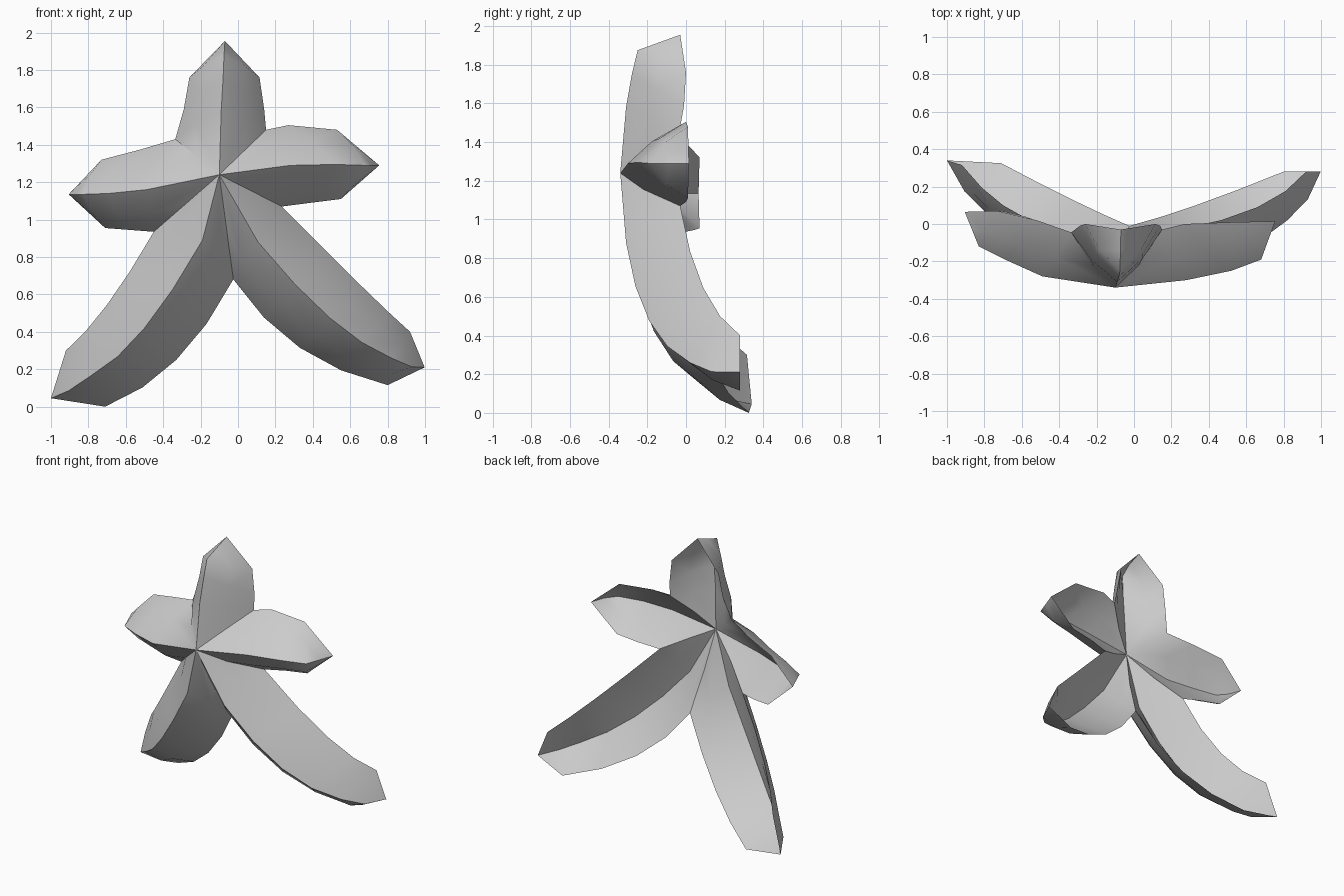
import bpy, bmesh
from mathutils import Vector as V

if "Cube" in bpy.data.objects:
    bpy.data.objects.remove(bpy.data.objects["Cube"])

bm = bmesh.new()
C = V((-0.10, -0.34, 1.24))          # raised front hub where all ridges meet
C_BACK = V((-0.10, -0.20, 1.24))     # matching hollow at the back

# Notches between neighbouring arms
N_TL = (-0.335, -0.045, 1.43)
N_TR = (0.15, -0.03, 1.48)
N_R = (0.235, -0.03, 1.07)
N_B = (-0.025, -0.01, 0.68)
N_L = (-0.45, -0.01, 0.935)


def curve(pts, n):
    """n points on the quadratic passing through three points"""
    a, b, c = (V(p) for p in pts)
    out = []
    for i in range(n):
        t = i / (n - 1)
        out.append(a * (2 * (t - .5) * (t - 1)) - b * (4 * t * (t - 1)) + c * (2 * t * (t - .5)))
    return out


def face(*pts):
    bm.faces.new([bm.verts.new(p) for p in pts])


def skin(hub, R, sides, nose, tip, bulge, dip):
    """One folded surface of an arm: ridge R with a bulged flank on each side"""
    n = len(R)
    for S in sides:
        M = []
        for i in range(n):
            along = R[min(i + 1, n - 1)] - R[max(i - 1, 0)]
            nrm = along.cross(S[i] - R[i]).normalized()
            if nrm.y > 0:
                nrm = -nrm
            M.append((R[i] + S[i]) / 2 + nrm * bulge)
        valley = (hub + S[0]) / 2 + V((0, -dip, 0))
        # Root fan
        face(hub, R[0], M[0], valley)
        face(valley, M[0], S[0])
        # Flank strips
        for i in range(n - 1):
            face(R[i], R[i + 1], M[i + 1], M[i])
            face(M[i], M[i + 1], S[i + 1], S[i])
        # Pointed end
        face(R[-1], nose, M[-1])
        face(M[-1], nose, tip, S[-1])


def arm(ridge, side_a, side_b, tip, n, snub=0.0):
    """Front and hollow back of one arm, meeting along the rim and tip"""
    R, tip = curve(ridge, n), V(tip)
    sides = [curve(side_a, n), curve(side_b, n)]
    chord = (tip - R[-1]).normalized()
    d = R[-1] - R[-2]
    nose = (R[-1] + tip) / 2 + (d - chord * d.dot(chord)).normalized() * snub
    skin(C, R, sides, nose, tip, 0.022, 0.035)
    back = []
    for i, r in enumerate(R):
        f = 0.42 - 0.32 * (i + 0.5) / n
        back.append(r.lerp((sides[0][i] + sides[1][i]) / 2, f))
    skin(C_BACK, back, sides, nose, tip, 0.008, 0.015)


# Top arm
arm([(-0.09, -0.31, 1.58), (-0.08, -0.28, 1.75), (-0.075, -0.25, 1.875)],
    [N_TL, (-0.29, -0.01, 1.59), (-0.26, 0, 1.76)],
    [N_TR, (0.14, -0.01, 1.59), (0.115, 0, 1.76)],
    (-0.07, -0.03, 1.955), 3)
# Right arm
arm([(0.28, -0.30, 1.29), (0.52, -0.25, 1.295), (0.68, -0.19, 1.29)],
    [N_TR, (0.27, 0, 1.505), (0.53, 0.01, 1.48)],
    [N_R, (0.39, 0, 1.09), (0.55, 0.01, 1.11)],
    (0.755, 0.015, 1.29), 3)
# Left arm
arm([(-0.49, -0.28, 1.16), (-0.69, -0.19, 1.14), (-0.83, -0.12, 1.135)],
    [N_TL, (-0.52, 0.02, 1.375), (-0.73, 0.07, 1.32)],
    [N_L, (-0.58, 0.04, 0.945), (-0.71, 0.07, 0.955)],
    (-0.905, 0.065, 1.135), 3)
# Right leg
arm([(0.107, -0.31, 0.88), (0.49, -0.19, 0.475), (0.82, 0.02, 0.26)],
    [N_R, (0.66, 0.09, 0.645), (0.92, 0.28, 0.40)],
    [N_B, (0.33, 0.10, 0.315), (0.80, 0.28, 0.115)],
    (0.998, 0.28, 0.21), 5, 0.035)
# Left leg
arm([(-0.19, -0.31, 0.89), (-0.50, -0.165, 0.42), (-0.78, 0.05, 0.17)],
    [N_L, (-0.70, 0.10, 0.545), (-0.92, 0.315, 0.30)],
    [N_B, (-0.33, 0.13, 0.25), (-0.71, 0.325, 0.0)],
    (-1.0, 0.34, 0.045), 5, 0.035)

# Weld the arms into one body with outward normals
bmesh.ops.remove_doubles(bm, verts=bm.verts, dist=0.0005)
bmesh.ops.recalc_face_normals(bm, faces=bm.faces)

mesh = bpy.data.meshes.new("starfish_body")
bm.to_mesh(mesh)
bm.free()
obj = bpy.data.objects.new("starfish_body", mesh)
bpy.context.collection.objects.link(obj)
bpy.context.view_layer.objects.active = obj
obj.select_set(True)
bpy.ops.object.shade_smooth_by_angle(angle=0.87)
